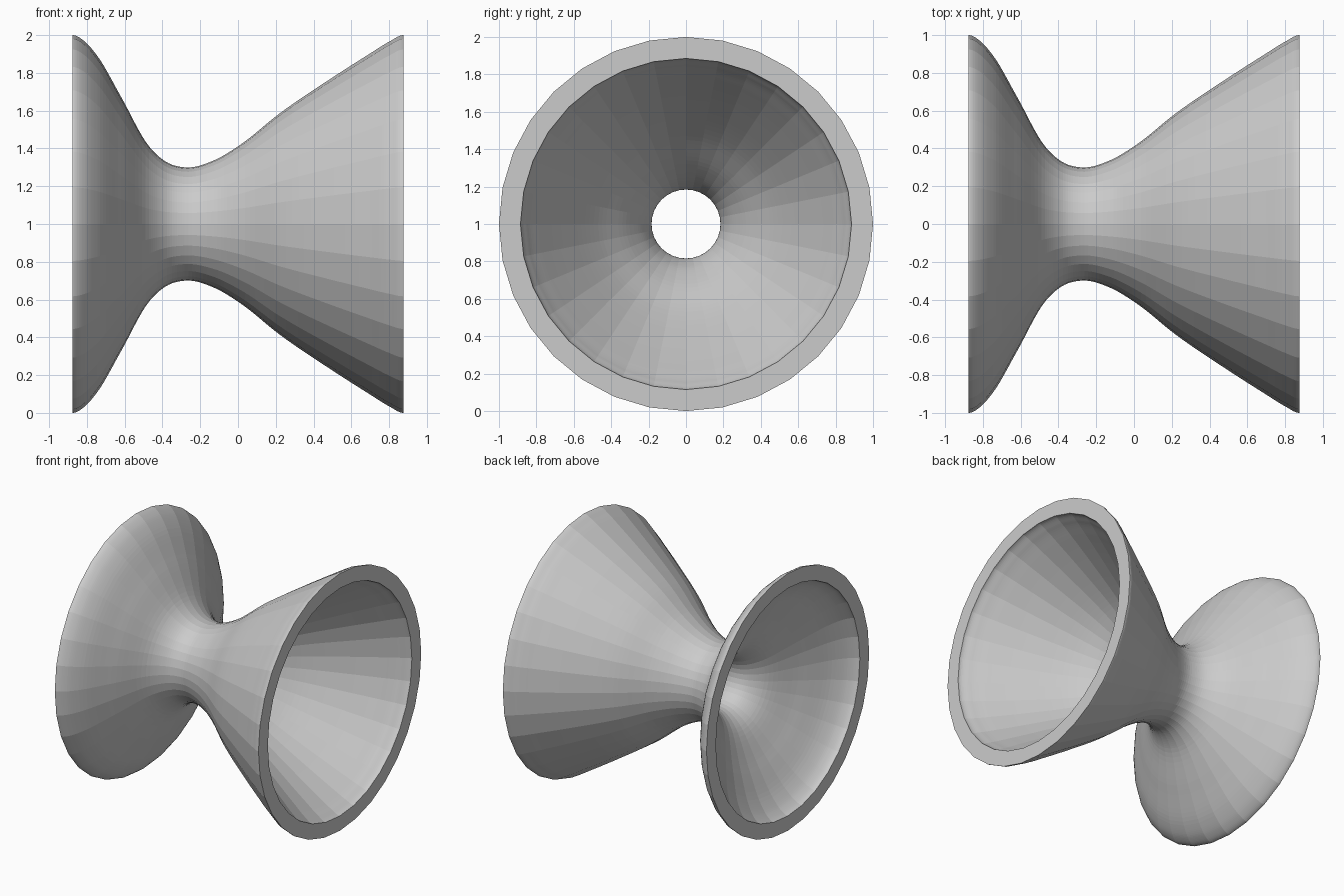
import bpy
import bmesh
from math import tau
from mathutils import Vector

default = bpy.data.objects.get("Cube")
if default:
    bpy.data.objects.remove(default)

SIDES = 32
WALL = 0.115
STEPS = 8

# Outer profile as (position along the axis, radius)
OUTLINE = [
    (-0.876, 1.0), (-0.81, 0.965), (-0.745, 0.89), (-0.62, 0.675),
    (-0.47, 0.41), (-0.39, 0.335), (-0.283, 0.3), (-0.125, 0.338),
    (0.01, 0.418), (0.22, 0.585), (0.484, 0.765), (0.695, 0.9),
    (0.8, 0.965), (0.876, 1.0),
]


def smooth_profile(points, steps):
    """Cubic interpolation through the points, level at both ends."""
    slopes = [0.0]
    for (x0, r0), (x1, r1), (x2, r2) in zip(points, points[1:], points[2:]):
        a, b = (r1 - r0) / (x1 - x0), (r2 - r1) / (x2 - x1)
        slopes.append((a * (x2 - x1) + b * (x1 - x0)) / (x2 - x0))
    slopes.append(0.0)
    result = []
    for i in range(len(points) - 1):
        (x0, r0), (x1, r1) = points[i], points[i + 1]
        h = x1 - x0
        for k in range(steps):
            t = k / steps
            s = 1 - t
            r = (s * s * (1 + 2 * t) * r0 + t * t * (3 - 2 * t) * r1
                 + h * t * s * (s * slopes[i] - t * slopes[i + 1]))
            result.append((x0 + h * t, r))
    result.append(points[-1])
    return result


# Closed wall section: outer line out, inner line back
outer = smooth_profile(OUTLINE, STEPS)
inner = [(x, r - WALL) for x, r in reversed(outer)]

# Revolve the section around the horizontal axis
bm = bmesh.new()
section = [bm.verts.new((x, 0, r)) for x, r in outer + inner]
edges = [bm.edges.new((a, b)) for a, b in zip(section, section[1:] + section[:1])]
bmesh.ops.spin(bm, geom=section + edges, cent=Vector(), axis=Vector((1, 0, 0)),
               angle=tau, steps=SIDES)
bmesh.ops.remove_doubles(bm, verts=bm.verts[:], dist=0.0001)
bmesh.ops.recalc_face_normals(bm, faces=bm.faces[:])

mesh = bpy.data.meshes.new("flared_tube")
bm.to_mesh(mesh)
bm.free()
flared_tube = bpy.data.objects.new("flared_tube", mesh)
flared_tube.location.z = 1
bpy.context.collection.objects.link(flared_tube)
